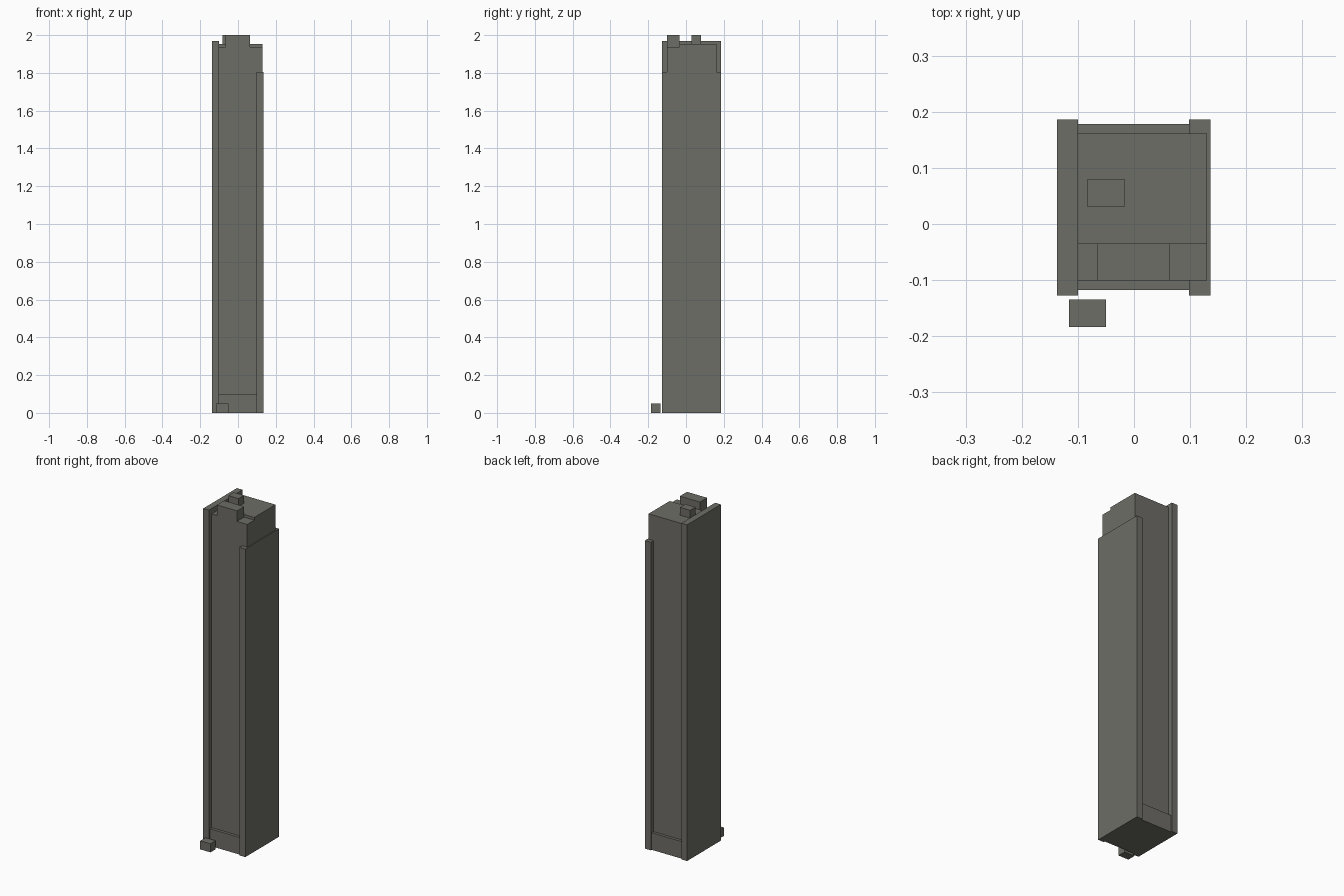
import bpy

cube = bpy.data.objects.get("Cube")
if cube:
    bpy.data.objects.remove(cube, do_unlink=True)

# Single warm grey concrete colour
concrete = bpy.data.materials.new("warm_grey_concrete")
concrete.use_nodes = True
colour = (0.155, 0.153, 0.134, 1)
concrete.diffuse_color = colour
concrete.node_tree.nodes["Principled BSDF"].inputs["Base Color"].default_value = colour


def box(name, x, y, z):
    """Add a box from its (min, max) range on each axis."""
    spans = (x, y, z)
    bpy.ops.mesh.primitive_cube_add(size=1, location=[(a + b) / 2 for a, b in spans])
    obj = bpy.context.object
    obj.name = name
    obj.scale = [b - a for a, b in spans]
    bpy.ops.object.transform_apply(location=False, rotation=False, scale=True)
    obj.data.materials.append(concrete)
    return obj


left, right = -0.10, 0.098          # inner faces of the side walls
core_right = 0.13
front, step, back = -0.101, -0.035, 0.161
ledge, roof, top = 1.938, 1.954, 2.0

# Tower core with a slightly lower front ledge
box("tower_core", (left, core_right), (step, back), (0, roof))
box("front_bay", (left, core_right), (front, step), (0, ledge))

# Side walls, projecting past the core at front and back
wall_depth = (-0.127, 0.186)
box("tall_side_wall", (-0.137, left), wall_depth, (0, 1.97))
box("short_side_wall", (right, 0.136), wall_depth, (0, 1.805))

# Base plinth between the walls
box("base_plinth", (left, right), (-0.118, 0.178), (0, 0.10))

# Rooftop boxes
box("roof_front_block", (-0.066, 0.064), (front, step), (ledge, top))
box("roof_small_block", (-0.083, -0.017), (0.03, 0.08), (roof, top))

# Detached entrance kiosk
box("entrance_kiosk", (-0.116, -0.05), (-0.184, -0.135), (0, 0.05))
